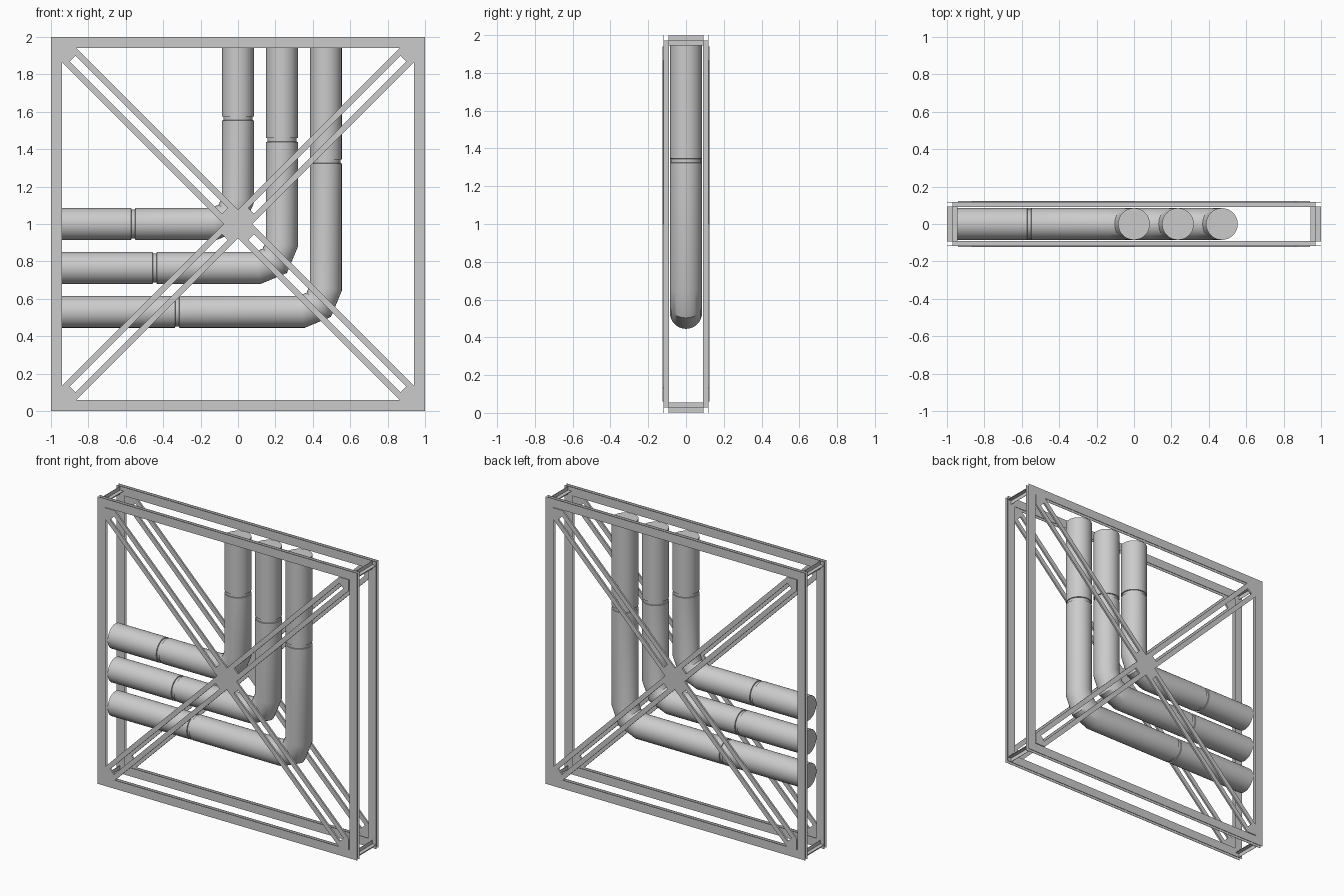
import bpy, bmesh
from math import sin, cos, pi, sqrt
from mathutils import Vector

if "Cube" in bpy.data.objects:
    bpy.data.objects.remove(bpy.data.objects["Cube"])


def finish(name, bm, smooth=False):
    bmesh.ops.remove_doubles(bm, verts=bm.verts, dist=0.0002)
    bmesh.ops.recalc_face_normals(bm, faces=bm.faces)
    me = bpy.data.meshes.new(name)
    bm.to_mesh(me)
    bm.free()
    ob = bpy.data.objects.new(name, me)
    bpy.context.collection.objects.link(ob)
    if smooth:
        bpy.ops.object.select_all(action='DESELECT')
        ob.select_set(True)
        bpy.context.view_layer.objects.active = ob
        bpy.ops.object.shade_smooth_by_angle(angle=pi / 6)
    return ob


def square_ring(bm, outer, inner, y0, y1):
    """Square picture-frame ring in the xz plane, centred on z = 1."""
    corners = ((-1, -1), (1, -1), (1, 1), (-1, 1))
    loops = [[bm.verts.new((sx * r, y, 1 + sz * r)) for sx, sz in corners]
             for r, y in ((outer, y0), (outer, y1), (inner, y1), (inner, y0))]
    for k in range(4):
        a, b = loops[k], loops[(k + 1) % 4]
        for i in range(4):
            j = (i + 1) % 4
            bm.faces.new((a[i], a[j], b[j], b[i]))


def box(bm, x, z, sx, sz, y0, y1):
    vs = bmesh.ops.create_cube(bm, size=1)['verts']
    for v in vs:
        v.co = Vector((x + v.co.x * sx, (y0 + y1) / 2 + v.co.y * (y1 - y0), z + v.co.z * sz))


# Front and back frames: sheet-thin I-section beams
T = 0.001
for side, name in ((-1, "front_frame"), (1, "back_frame")):
    bm = bmesh.new()
    for y in (0.117, 0.092):
        square_ring(bm, 1.0, 0.94, side * y - T, side * y + T)
    square_ring(bm, 0.97 + T, 0.97 - T, side * 0.0935, side * 0.1155)
    finish(name, bm)

# Corner ties joining the two frames
for i, (sx, sz) in enumerate(((-1, -1), (1, -1), (1, 1), (-1, 1))):
    bm = bmesh.new()
    box(bm, sx * 0.972, 1 + sz * 0.972, 0.054, 2 * T, -0.091, 0.091)
    box(bm, sx * 0.972, 1 + sz * 0.972, 2 * T, 0.054, -0.091, 0.091)
    finish("corner_tie_%d" % (i + 1), bm)

# Slotted X braces: one half arm, mirrored and turned to the four corners
W, S, END = 0.053, 0.021, 0.94 * sqrt(2)
half_arm = [(0, 0), (0.1, 0), (0.1, S), (1.25, S), (1.25, 0), (END, 0), (END - W, W), (W, W)]
seams = (0, 4, 7)          # edges shared with the neighbouring halves
for side, name in ((-1, "front_brace"), (1, "back_brace")):
    bm = bmesh.new()
    for q in range(4):
        a = pi / 4 + q * pi / 2
        for m in (1, -1):
            ends = []
            for y in (0.112, 0.124):
                ends.append([bm.verts.new((u * cos(a) - m * v * sin(a), side * y,
                                           1 + u * sin(a) + m * v * cos(a))) for u, v in half_arm])
                bm.faces.new(ends[-1])
            n = len(half_arm)
            for i in range(n):
                if i not in seams:
                    j = (i + 1) % n
                    bm.faces.new((ends[0][i], ends[0][j], ends[1][j], ends[1][i]))
    finish(name, bm)


def pipe(name, cx, joint_x, joint_z, r=0.085, sides=32):
    """Bent pipe from the left side to the top, with a groove at each joint."""
    cz, R = 1 - cx, 0.13
    k = R * (1 - sqrt(0.5))
    g, d = 0.011, r - 0.007
    path = [(-0.945, cz, r)]
    path += [(joint_x + o, cz, q) for o, q in ((-g, r), (-g + T, d), (g - T, d), (g, r))]
    path += [(cx - R, cz, r), (cx - k, cz + k, r), (cx, cz + R, r)]
    path += [(cx, joint_z + o, q) for o, q in ((-g, r), (-g + T, d), (g - T, d), (g, r))]
    path += [(cx, 1.945, r)]
    pts = [Vector((p[0], 0, p[1])) for p in path]
    bm = bmesh.new()
    rings = []
    for i, p in enumerate(pts):
        t0 = (p - pts[i - 1]).normalized() if i else (pts[1] - p).normalized()
        t1 = (pts[i + 1] - p).normalized() if i + 1 < len(pts) else t0
        t = (t0 + t1).normalized()
        n = Vector((-t.z, 0, t.x)) / t.dot(t0)      # mitred in-plane axis
        q = path[i][2]
        rings.append([bm.verts.new(p + n * q * cos(2 * pi * s / sides)
                                   + Vector((0, q * sin(2 * pi * s / sides), 0)))
                      for s in range(sides)])
    for a, b in zip(rings, rings[1:]):
        for s in range(sides):
            e = (s + 1) % sides
            bm.faces.new((a[s], a[e], b[e], b[s]))
    bm.faces.new(rings[0])
    bm.faces.new(rings[-1])
    finish(name, bm, smooth=True)


# Three nested bent pipes
pipe("inner_pipe", 0.0, -0.56, 1.565)
pipe("middle_pipe", 0.235, -0.445, 1.45)
pipe("outer_pipe", 0.47, -0.325, 1.335)
